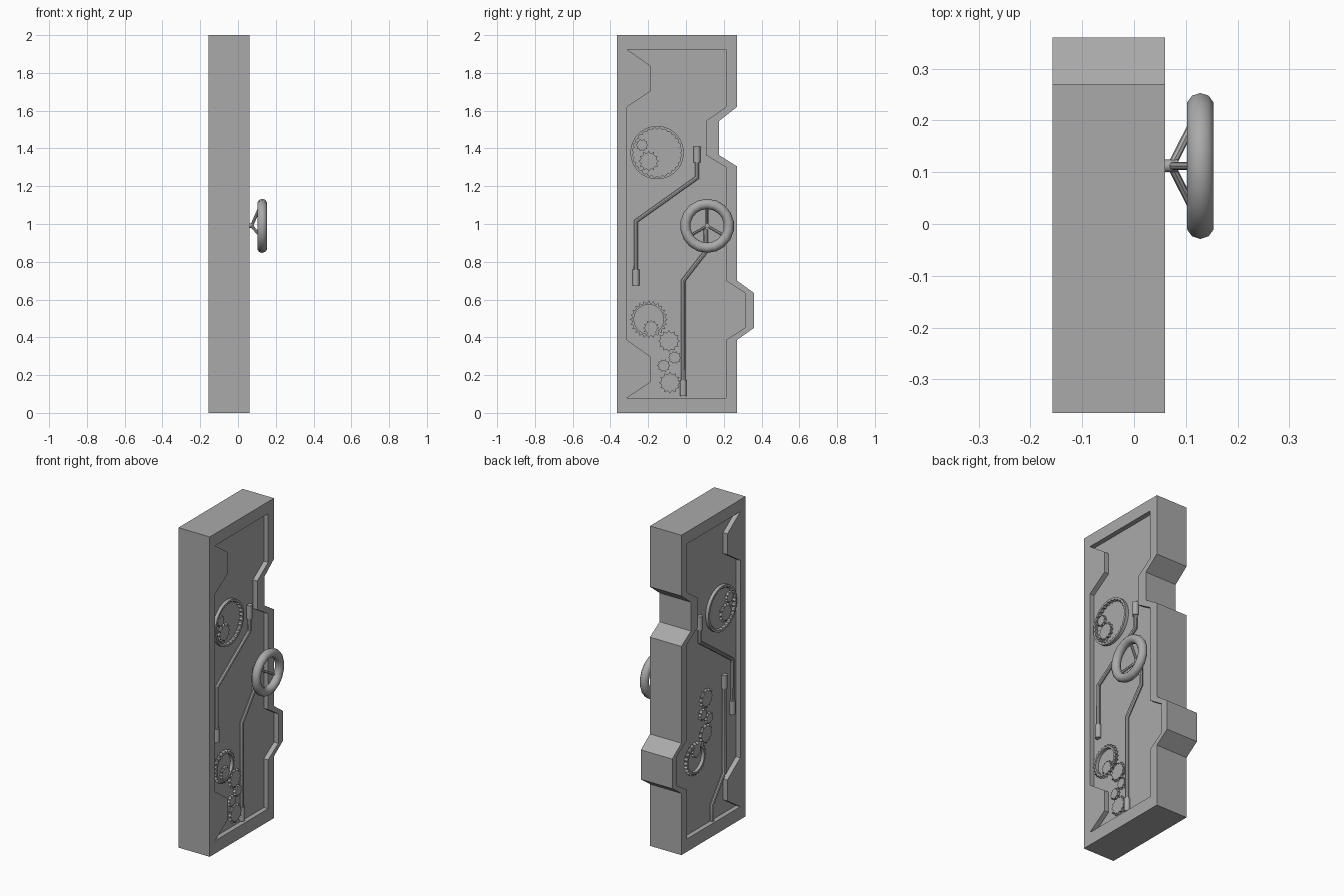
import bpy, bmesh
from math import sin, cos, pi, radians
from mathutils import Vector

if "Cube" in bpy.data.objects:
    bpy.data.objects.remove(bpy.data.objects["Cube"])

grey = bpy.data.materials.new("plain grey")
grey.use_nodes = True
grey.diffuse_color = (0.4, 0.4, 0.4, 1)
grey.node_tree.nodes["Principled BSDF"].inputs["Base Color"].default_value = (0.4, 0.4, 0.4, 1)

BACK, FRONT, DEPTH = -0.157, 0.06, 0.03
FLOOR = {1: FRONT - DEPTH, -1: BACK + DEPTH}   # recess floor on each face


def finish(bm, name, smooth=None):
    bmesh.ops.recalc_face_normals(bm, faces=bm.faces)
    mesh = bpy.data.meshes.new(name)
    bm.to_mesh(mesh)
    bm.free()
    mesh.materials.append(grey)
    ob = bpy.data.objects.new(name, mesh)
    bpy.context.collection.objects.link(ob)
    if smooth:
        shade(ob, smooth)
    return ob


def shade(ob, angle):
    bpy.ops.object.select_all(action='DESELECT')
    ob.select_set(True)
    bpy.context.view_layer.objects.active = ob
    bpy.ops.object.shade_smooth_by_angle(angle=radians(angle))


def plate(name, outline, x0, x1, hole=None):
    """Extrude a (y, z) outline along x, with an optional matching inner loop."""
    bm = bmesh.new()
    outer = [bm.verts.new((x0, y, z)) for y, z in outline]
    if hole:
        inner = [bm.verts.new((x0, y, z)) for y, z in hole]
        n = len(outer)
        for i in range(n):
            j = (i + 1) % n
            bm.faces.new((outer[i], outer[j], inner[j], inner[i]))
    else:
        bm.faces.new(outer)
    out = bmesh.ops.extrude_face_region(bm, geom=bm.faces[:])
    moved = [v for v in out["geom"] if isinstance(v, bmesh.types.BMVert)]
    bmesh.ops.translate(bm, verts=moved, vec=(x1 - x0, 0, 0))
    return finish(bm, name)


def rod(name, a, b, r, sides=12):
    a, b = Vector(a), Vector(b)
    bm = bmesh.new()
    bmesh.ops.create_cone(bm, cap_ends=True, segments=sides, radius1=r, radius2=r, depth=(b - a).length)
    turn = (b - a).to_track_quat('Z', 'Y')
    for v in bm.verts:
        v.co = turn @ v.co + (a + b) / 2
    return finish(bm, name, 40)


def toothed(y, z, root, tip, teeth):
    """Loop of spiked teeth, three points per tooth."""
    pts = []
    for i in range(teeth * 3):
        a = 2 * pi * i / (teeth * 3)
        r = tip if i % 3 == 0 else root
        pts.append((y + r * cos(a), z + r * sin(a)))
    return pts


def gear(name, side, y, z, r, teeth, thick=0.016):
    x = FLOOR[side]
    plate(name, toothed(y, z, r * 0.8, r, teeth), x - side * 0.004, x + side * thick)


def ring_gear(name, side, y, z, outer, inner, teeth, thick=0.02):
    x = FLOOR[side]
    plate(name, toothed(y, z, *outer, teeth), x - side * 0.004, x + side * thick,
          toothed(y, z, *inner, teeth))


def pipe(name, side, path, sleeve_ends):
    x = FLOOR[side] + side * 0.008
    pts = [Vector((x, y, z)) for y, z in path]
    curve = bpy.data.curves.new(name, 'CURVE')
    curve.dimensions = '3D'
    curve.bevel_depth = 0.012
    curve.bevel_resolution = 2
    curve.use_fill_caps = True
    spline = curve.splines.new('POLY')
    spline.points.add(len(pts) - 1)
    for p, co in zip(spline.points, pts):
        p.co = (*co, 1)
    curve.materials.append(grey)
    ob = bpy.data.objects.new(name, curve)
    bpy.context.collection.objects.link(ob)
    bpy.ops.object.select_all(action='DESELECT')
    ob.select_set(True)
    bpy.context.view_layer.objects.active = ob
    bpy.ops.object.convert(target='MESH')
    shade(ob, 40)
    # thicker sleeves on the pipe ends
    for end in sleeve_ends:
        a, b = (pts[0], pts[1]) if end == 0 else (pts[-1], pts[-2])
        rod(name + "_sleeve", a, a + (b - a).normalized() * 0.085, 0.018)


# Door slab with notched edge
edge = [(0.27, 1.62), (0.175, 1.545), (0.175, 1.365), (0.27, 1.305),
        (0.27, 0.7), (0.36, 0.635), (0.36, 0.45), (0.27, 0.386)]
door = plate("door_slab", [(-0.365, 2), (0.27, 2)] + edge + [(0.27, 0), (-0.365, 0)], BACK, FRONT)

# Recessed panel on both faces
recess = [(-0.312, 1.925), (0.212, 1.925), (0.212, 1.62), (0.105, 1.545), (0.105, 1.365),
          (0.212, 1.3), (0.212, 0.7), (0.312, 0.635), (0.312, 0.45), (0.212, 0.386),
          (0.212, 0.08), (-0.312, 0.08), (-0.185, 0.165), (-0.185, 0.296),
          (-0.312, 0.386), (-0.312, 1.62), (-0.185, 1.705), (-0.185, 1.835)]
for side, face in ((1, FRONT), (-1, BACK)):
    cutter = plate("recess_cutter", recess, FLOOR[side], face + side * 0.1)
    cutter.hide_render = True
    mod = door.modifiers.new("recess", 'BOOLEAN')
    mod.operation = 'DIFFERENCE'
    mod.solver = 'EXACT'
    mod.object = cutter
    bpy.context.view_layer.objects.active = door
    bpy.ops.object.modifier_apply(modifier=mod.name)
    bpy.data.objects.remove(cutter)

# Upper gear cluster and long pipe, same on both faces
for side in (1, -1):
    ring_gear("upper_ring_gear", side, -0.153, 1.378, (0.141, 0.141), (0.13, 0.122), 28)
    gear("upper_small_gear", side, -0.233, 1.418, 0.034, 10)
    gear("upper_medium_gear", side, -0.197, 1.333, 0.055, 12)
    pipe("long_pipe", side, [(0.058, 1.41), (0.058, 1.245), (-0.265, 1.015), (-0.265, 0.675)], (0, 1))

# Lower gear train, turned half a revolution on the far face
train = [(-0.185, 0.45, 0.042, 12), (-0.09, 0.38, 0.058, 12), (-0.06, 0.293, 0.035, 10),
         (-0.118, 0.25, 0.035, 10), (-0.085, 0.16, 0.058, 12)]
for side in (1, -1):
    def place(y, z):
        return (y, z) if side == 1 else (-0.09 - y, 1.03 - z)
    ring_gear("lower_ring_gear", side, *place(-0.197, 0.495), (0.088, 0.1), (0.078, 0.078), 24)
    for y, z, r, teeth in train:
        gear("lower_gear", side, *place(y, z), r, teeth)

# Lower pipes, upside down on the far face
low = [(-0.015, 0.09), (-0.015, 0.7), (0.105, 0.855), (0.105, 0.97)]
pipe("lower_pipe", 1, low, (0,))
pipe("lower_pipe", -1, [(y - 0.17, 1.04 - z) for y, z in low], (0,))

# Hand wheel: rim, shaft and three spokes
cy, cz, rim_x, major, minor = 0.112, 0.99, 0.128, 0.116, 0.027
bpy.ops.mesh.primitive_torus_add(major_segments=18, minor_segments=10, major_radius=major,
                                 minor_radius=minor, location=(rim_x, cy, cz), rotation=(0, pi / 2, 0))
rim = bpy.context.object
rim.name = "wheel_rim"
rim.data.materials.append(grey)
shade(rim, 50)
rod("wheel_shaft", (FLOOR[1], cy, cz), (0.085, cy, cz), 0.012)
for k in range(3):
    a = pi / 2 + k * 2 * pi / 3
    rod("wheel_spoke", (0.072, cy, cz), (rim_x - 0.005, cy + major * cos(a), cz + major * sin(a)), 0.008, 8)
